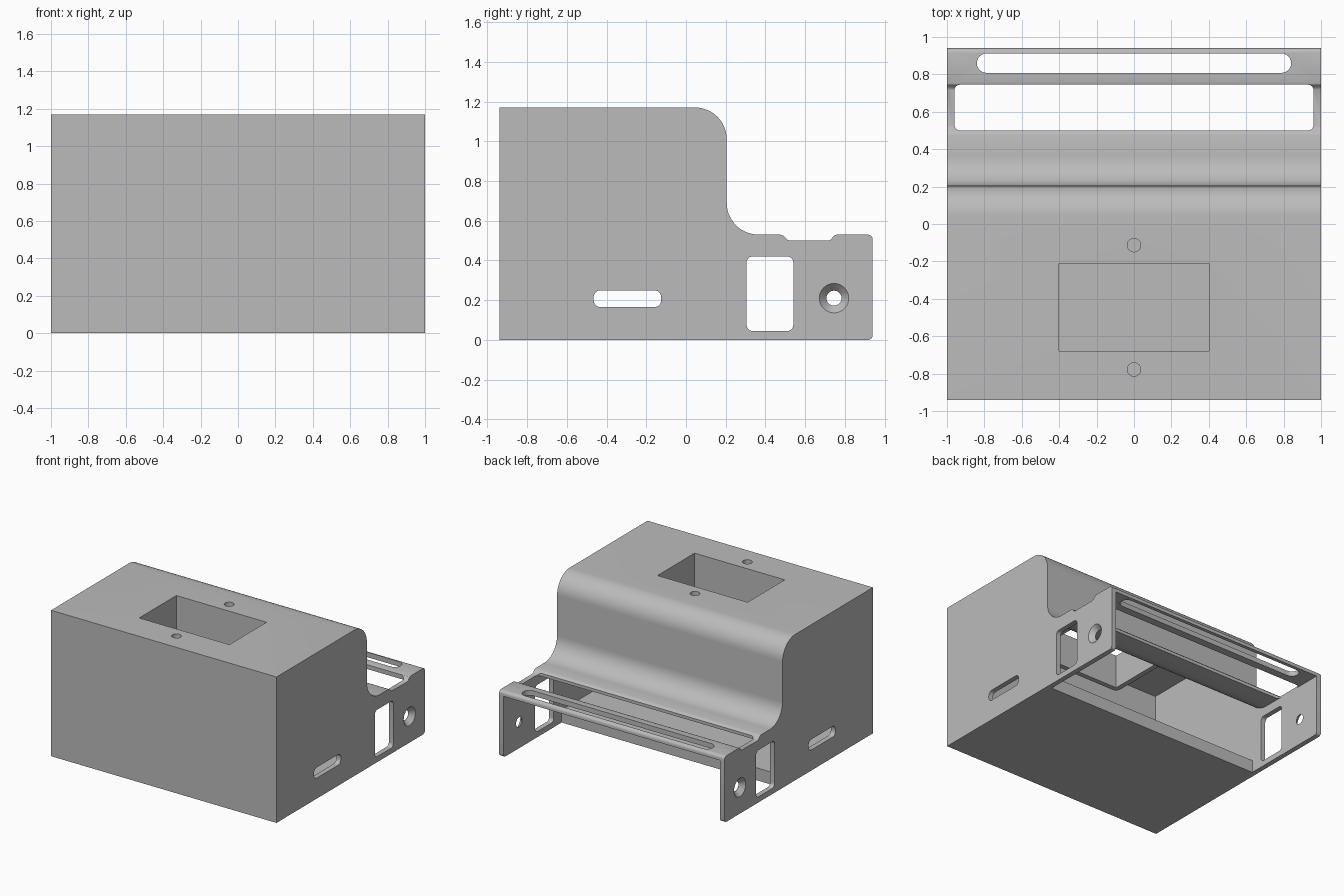
import bpy, bmesh, math
from mathutils import Vector

if "Cube" in bpy.data.objects:
    bpy.data.objects.remove(bpy.data.objects["Cube"])

grey = bpy.data.materials.new("plain grey")
grey.diffuse_color = (0.5, 0.5, 0.5, 1)
grey.use_nodes = True
grey.node_tree.nodes["Principled BSDF"].inputs["Base Color"].default_value = grey.diffuse_color


def arc(cx, cy, r, a0, a1, n=12):
    angles = [math.radians(a0 + (a1 - a0) * i / n) for i in range(n + 1)]
    return [(cx + r * math.cos(a), cy + r * math.sin(a)) for a in angles]


def rounded(u0, u1, v0, v1, r, n=6):
    return (arc(u1 - r, v1 - r, r, 0, 90, n) + arc(u0 + r, v1 - r, r, 90, 180, n)
            + arc(u0 + r, v0 + r, r, 180, 270, n) + arc(u1 - r, v0 + r, r, 270, 360, n))


def prism(name, pts, axis, a, b):
    """Extrude a profile: along x the points are (y, z), along z they are (x, y)."""
    bm = bmesh.new()
    place = (lambda p, t: (t, p[0], p[1])) if axis == 'x' else (lambda p, t: (p[0], p[1], t))
    face = bm.faces.new([bm.verts.new(place(p, a)) for p in pts])
    top = bmesh.ops.extrude_face_region(bm, geom=[face])["geom"]
    shift = Vector((b - a, 0, 0) if axis == 'x' else (0, 0, b - a))
    bmesh.ops.translate(bm, vec=shift, verts=[v for v in top if isinstance(v, bmesh.types.BMVert)])
    bmesh.ops.recalc_face_normals(bm, faces=bm.faces)
    return finish(name, bm)


def cone(name, side, y, z, r_out, r_in, depth):
    """Countersink cutter along x, wide end outwards."""
    bm = bmesh.new()
    bmesh.ops.create_cone(bm, cap_ends=True, segments=32, radius1=r_in, radius2=r_out, depth=depth)
    ob = finish(name, bm)
    ob.rotation_euler = (0, side * math.pi / 2, 0)
    ob.location = (side * (1.002 - depth / 2), y, z)
    return ob


def finish(name, bm):
    me = bpy.data.meshes.new(name)
    bm.to_mesh(me)
    bm.free()
    me.materials.append(grey)
    ob = bpy.data.objects.new(name, me)
    bpy.context.collection.objects.link(ob)
    return ob


def cut(target, cutters):
    for c in cutters:
        m = target.modifiers.new("cut", 'BOOLEAN')
        m.operation, m.solver, m.object = 'DIFFERENCE', 'EXACT', c
        c.hide_render = True
    bpy.context.view_layer.objects.active = target
    bpy.ops.object.select_all(action='DESELECT')
    target.select_set(True)
    for m in list(target.modifiers):
        bpy.ops.object.modifier_apply(modifier=m.name)
    bpy.ops.object.shade_smooth_by_angle(angle=math.radians(30))


# Outer side profile: tall box, S-curved step, low deck with a shallow notch
outline = ([(-.94, 0), (-.94, 1.17)] + arc(.045, 1.01, .16, 90, 0)
           + arc(.365, .69, .16, 180, 270)
           + [(.475, .53), (.49, .525), (.508, .506), (.522, .5), (.718, .5), (.73, .506),
              (.745, .525), (.76, .53)]
           + arc(.915, .505, .025, 90, 0, 5) + arc(.915, .025, .025, 0, -90, 5))
case = prism("enclosure", outline, 'x', -1, 1)

# Hollow interior, open at the back and under the deck
hollow = ([(-.90, .1), (-.90, 1.13)] + arc(.045, 1.01, .12, 90, 0)
          + arc(.365, .69, .20, 180, 270)
          + [(1.1, .49), (1.1, -.1), (.205, -.1), (.205, .1)])
cutters = [prism("interior_cutter", hollow, 'x', -.96, .96)]

# Deck openings
cutters.append(prism("deck_window_cutter", rounded(-.96, .96, .50, .745, .03), 'z', .45, .7))
cutters.append(prism("deck_slot_cutter", rounded(-.84, .84, .808, .912, .0515), 'z', .4, .7))

# Side openings through both walls
cutters.append(prism("side_slot_cutter", rounded(-.465, -.125, .165, .25, .035), 'x', -1.1, 1.1))
cutters.append(prism("side_window_cutter", rounded(.305, .54, .045, .42, .03), 'x', -1.1, 1.1))
cutters.append(prism("side_hole_cutter", arc(.745, .21, .038, 0, 348.75, 31), 'x', -1.1, 1.1))
for s in (-1, 1):
    cutters.append(cone("countersink_cutter", s, .745, .21, .076, .038, .04))

# Top pocket and its two screw holes
pocket = prism("pocket_cutter", [(-.4, -.68), (.4, -.68), (.4, -.21), (-.4, -.21)], 'z', .8, 1.3)
cutters.append(pocket)
for y in (-.113, -.778):
    cutters.append(prism("screw_hole_cutter", arc(0, y, .036, 0, 345, 23), 'z', 1.0, 1.3))
cut(case, cutters)

# Sleeve hanging around the pocket
sleeve = prism("pocket_sleeve", rounded(-.44, .44, -.72, -.17, .04), 'z', .90, 1.131)
cut(sleeve, [pocket])

for c in set(cutters):
    bpy.data.objects.remove(c)
